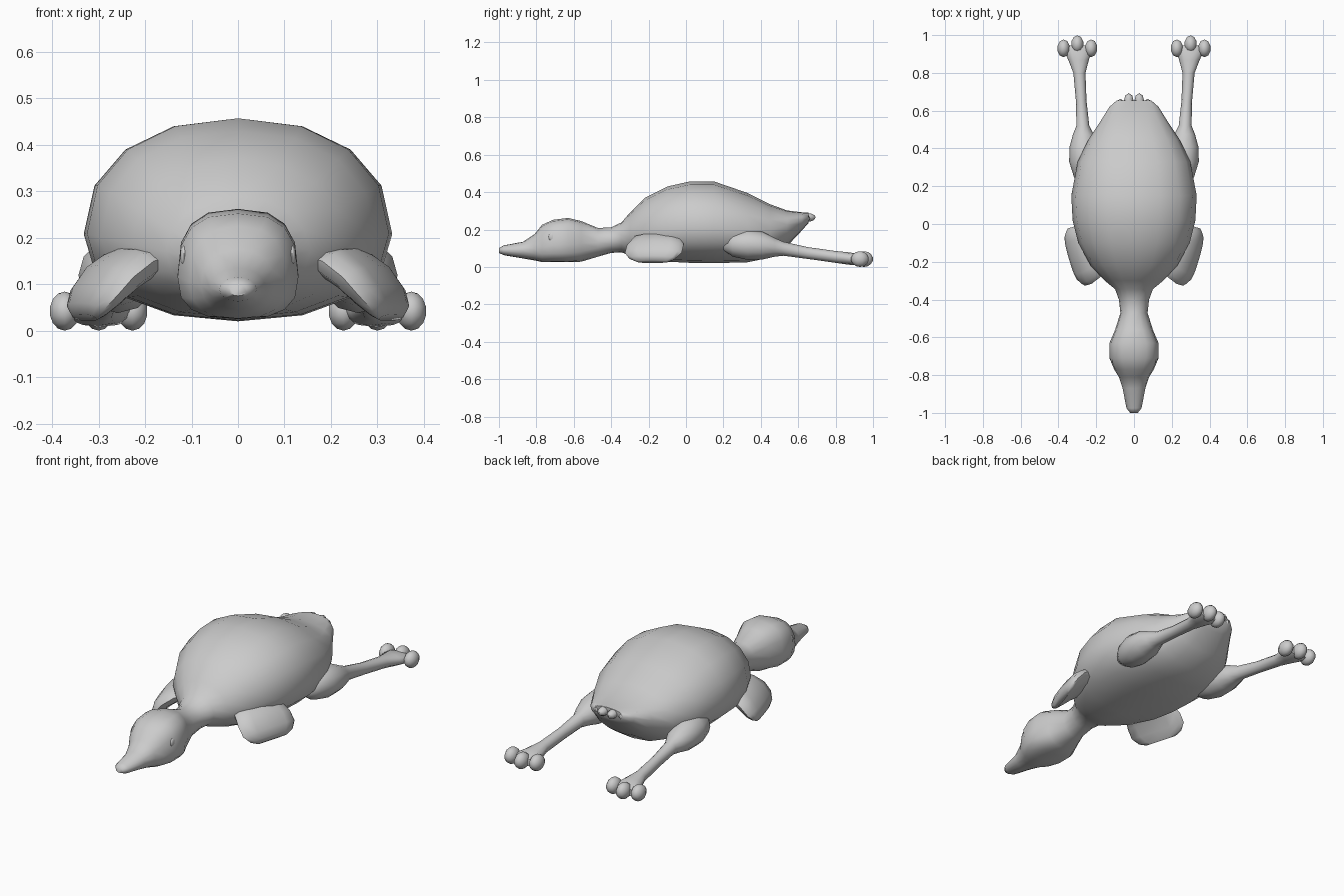
import bpy, bmesh, math
from mathutils import Vector

cube = bpy.data.objects.get("Cube")
if cube:
    bpy.data.objects.remove(cube, do_unlink=True)

grey = bpy.data.materials.new("plain grey")
grey.use_nodes = True
grey.diffuse_color = (0.6, 0.6, 0.6, 1)
grey.node_tree.nodes["Principled BSDF"].inputs["Base Color"].default_value = (0.6, 0.6, 0.6, 1)


def finish(bm, name, angle=60):
    bmesh.ops.recalc_face_normals(bm, faces=bm.faces)
    mesh = bpy.data.meshes.new(name)
    bm.to_mesh(mesh)
    bm.free()
    mesh.materials.append(grey)
    ob = bpy.data.objects.new(name, mesh)
    bpy.context.collection.objects.link(ob)
    bpy.ops.object.select_all(action='DESELECT')
    ob.select_set(True)
    bpy.context.view_layer.objects.active = ob
    bpy.ops.object.shade_smooth_by_angle(angle=math.radians(angle))
    return ob


def spow(v, e):
    return math.copysign(abs(v) ** e, v)


def loft(bm, rings, sides):
    """Skin rings given as (centre, side vector, up vector, down vector, roundness)."""
    loops = []
    for c, u, up, down, n in rings:
        loop = []
        for i in range(sides):
            a = 2 * math.pi * i / sides
            s, k = spow(math.sin(a), 2 / n), spow(math.cos(a), 2 / n)
            loop.append(bm.verts.new(Vector(c) + Vector(u) * s + Vector(up if k > 0 else down) * abs(k)))
        loops.append(loop)
    for a, b in zip(loops, loops[1:]):
        for i in range(sides):
            j = (i + 1) % sides
            bm.faces.new((a[i], a[j], b[j], b[i]))
    bm.faces.new(loops[0])
    bm.faces.new(loops[-1][::-1])


def along_y(rows, x_of=lambda y: 0):
    """Rows of (y, bottom, top, half width, height of widest point, roundness)."""
    out = []
    for y, b, t, w, f, n in rows:
        m = b + (t - b) * f
        out.append(((x_of(y), y, m), (w, 0, 0), (0, 0, t - m), (0, 0, b - m), n))
    return out


def blob(bm, centre, size, seg=10, rings=7):
    new = bmesh.ops.create_uvsphere(bm, u_segments=seg, v_segments=rings, radius=1)["verts"]
    for v in new:
        v.co = Vector(centre) + Vector([a * b for a, b in zip(v.co, size)])


# Beak, head, neck and body as one skin
bm = bmesh.new()
loft(bm, along_y([
    (-1.0, .075, .1, .02, .5, 2),
    (-.975, .063, .115, .04, .5, 2),
    (-.87, .045, .135, .06, .5, 2),
    (-.81, .035, .175, .08, .45, 2.2),
    (-.77, .026, .225, .105, .4, 2.5),
    (-.71, .025, .252, .13, .4, 2.7),
    (-.63, .025, .262, .13, .4, 2.7),
    (-.56, .028, .245, .1, .45, 2.4),
    (-.47, .055, .208, .072, .5, 2),
    (-.4, .075, .212, .08, .5, 2),
    (-.345, .078, .238, .1, .5, 2),
    (-.3, .06, .29, .155, .48, 2),
    (-.22, .037, .37, .23, .45, 2.1),
    (-.1, .028, .43, .295, .43, 2.2),
    (.02, .022, .457, .325, .43, 2.2),
    (.15, .02, .457, .332, .43, 2.2),
    (.33, .025, .395, .298, .45, 2.2),
    (.45, .05, .335, .24, .5, 2.2),
    (.54, .11, .302, .18, .6, 2.2),
    (.62, .195, .292, .13, .6, 2.2),
    (.655, .235, .29, .09, .5, 2.2),
]), 16)
finish(bm, "body")

# Scalloped tail feathers
bm = bmesh.new()
for x, y in ((.028, .65), (.072, .62), (.11, .58)):
    for s in (-1, 1):
        blob(bm, (s * x, y, .268 - .12 * x), (.026, .043, .023), 8, 6)
finish(bm, "tail_feathers")

for s, side in ((1, "left"), (-1, "right")):
    # Eye set nearly flush in the head
    bm = bmesh.new()
    blob(bm, (s * .116, -.715, .16), (.009, .02, .024), 12, 6)
    finish(bm, side + "_eye")

    # Drooping flipper-like wing
    bm = bmesh.new()
    rings = []
    for x, y, z, w, t in ((.16, -.14, .16, .1, .04), (.22, -.15, .15, .14, .045),
                          (.27, -.165, .115, .16, .042), (.305, -.175, .075, .16, .035),
                          (.325, -.18, .045, .13, .025), (.33, -.18, .028, .09, .012)):
        up = Vector((s * .8, -.2, .6)) * t
        rings.append(((s * x, y, z), (s * .28 * w, .95 * w, 0), up, -up, 2.4))
    loft(bm, rings, 12)
    finish(bm, side + "_wing")

    # Thigh tapering into the shank and ankle
    bm = bmesh.new()
    loft(bm, along_y([
        (.2, .09, .15, .03, .5, 2),
        (.25, .055, .185, .065, .5, 2),
        (.33, .038, .2, .085, .5, 2),
        (.41, .04, .188, .077, .5, 2),
        (.475, .055, .155, .055, .5, 2),
        (.52, .06, .135, .034, .5, 2),
        (.65, .043, .106, .028, .5, 2),
        (.8, .022, .085, .032, .5, 2),
        (.87, .012, .078, .055, .5, 2),
        (.92, .008, .07, .075, .5, 2),
        (.945, .015, .06, .06, .5, 2),
    ], lambda y: s * (.25 + .065 * min(max(y - .2, 0), .75))), 12)
    finish(bm, side + "_leg")

    # Three round toes
    bm = bmesh.new()
    for dx, y in ((-.073, .93), (0, .952), (.073, .93)):
        blob(bm, (s * (.3 + dx), y, .042), (.034, .048, .042))
    finish(bm, side + "_toes")
